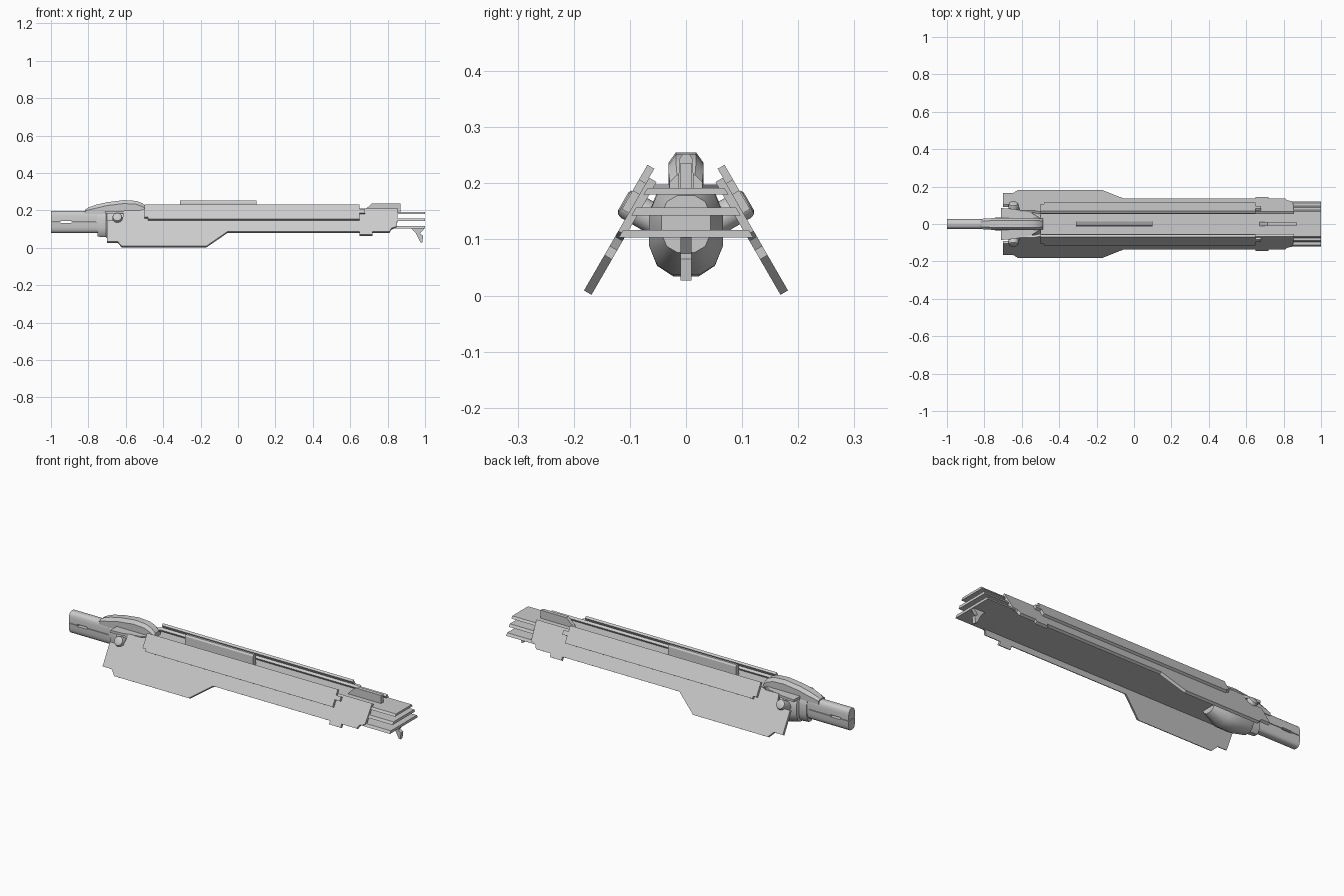
import bpy, bmesh, math
from mathutils import Vector

if "Cube" in bpy.data.objects:
    bpy.data.objects.remove(bpy.data.objects["Cube"])

C30, S30, T30 = math.cos(math.radians(30)), 0.5, math.tan(math.radians(30))


def finish(name, bm, smooth=None):
    bmesh.ops.recalc_face_normals(bm, faces=bm.faces[:])
    me = bpy.data.meshes.new(name)
    bm.to_mesh(me)
    bm.free()
    ob = bpy.data.objects.new(name, me)
    bpy.context.collection.objects.link(ob)
    if smooth:
        bpy.ops.object.select_all(action='DESELECT')
        ob.select_set(True)
        bpy.context.view_layer.objects.active = ob
        bpy.ops.object.shade_smooth_by_angle(angle=math.radians(smooth))
    return ob


def loft(name, rings, smooth=None):
    """Skin a list of equal-sized point rings and cap both ends."""
    bm = bmesh.new()
    vs = [[bm.verts.new(p) for p in r] for r in rings]
    n = len(rings[0])
    for a, b in zip(vs, vs[1:]):
        for i in range(n):
            j = (i + 1) % n
            bm.faces.new((a[i], a[j], b[j], b[i]))
    bm.faces.new(vs[0])
    bm.faces.new(vs[-1])
    return finish(name, bm, smooth)


def slanted(name, profile, inner, outer):
    """Plate on the 30 degree side plane, built on both sides."""
    for label, s in (("left", 1), ("right", -1)):
        loft(f"{name}_{label}", [[(x, s * (0.187 - z * T30 + d * C30), z + d * S30)
                                  for x, z in profile] for d in (inner, outer)])


def slab(name, profile, half):
    """Side profile in x,z extruded across y."""
    return loft(name, [[(x, y, z) for x, z in profile] for y in (-half, half)])


def along_x(name, section, x0, x1, smooth=None):
    return loft(name, [[(x, y, z) for y, z in section] for x in (x0, x1)], smooth)


def oval(x, hy, z0, z1, n, power=1.0, turn=0.0):
    """Rounded ring across the x axis."""
    pts = []
    for i in range(n):
        a = 2 * math.pi * (i + turn) / n
        c, s = math.cos(a), math.sin(a)
        pts.append((x, hy * math.copysign(abs(c) ** power, c),
                    (z0 + z1) / 2 + (z1 - z0) / 2 * math.copysign(abs(s) ** power, s)))
    return pts


# Long slanted side panels
slanted("side_panel", [(-.70, .145), (-.70, .035), (-.645, .035), (-.62, .009), (-.17, .009),
                       (-.055, .088), (.65, .088), (.65, .072), (.72, .072), (.72, .088),
                       (.81, .088), (.82, .105), (.85, .115), (.855, .21), (-.5, .21),
                       (-.53, .2), (-.61, .2), (-.62, .145)], -.0155, 0)

# Raised outer strips along the upper part of the panels
slanted("outer_strip", [(-.5, .226), (-.5, .158), (-.48, .158), (-.48, .147), (.65, .147),
                        (.65, .18), (.68, .18), (.68, .2), (.65, .2), (.65, .226)], 0, .014)

# Stacked horizontal plates that stick out at the rear
for name, x0, z0, z1, w in (("top_plate", -.5, .18, .192, .076),
                            ("middle_plate", -.5, .143, .157, .097),
                            ("bottom_plate", -.58, .103, .117, .12)):
    along_x(name, [(-w, z0), (w, z0), (w - .008, z1), (-w + .008, z1)], x0, 1.0)

# Central top rail and rear sight
along_x("top_rail", [(-.014, .19), (.014, .19), (.012, .243), (.006, .252),
                     (-.006, .252), (-.012, .243)], -.31, .10)
slab("rear_sight", [(.67, .19), (.68, .205), (.715, .236), (.87, .236), (.87, .19)], .01)

# Small hook below the rear end
slab("rear_hook", [(.92, .11), (.95, .08), (.975, .03), (.985, .027), (.99, .065),
                   (.972, .075), (1.0, .108)], .01)

# Muzzle with a horizontal seam and slot
muzzle = loft("muzzle", [oval(x, .028, .08, .197, 20, .6) for x in (-1.0, -.7)], 35)
for name, x0, x1, h in (("seam_cutter", -1.05, -.76, .0015), ("slot_cutter", -.95, -.89, .006)):
    w = .06 if h > .003 else .035
    cut = slab(name, [(x0, .138 - h), (x1, .138 - h), (x1, .138 + h), (x0, .138 + h)], w)
    cut.hide_render = True
    cut.hide_viewport = True
    m = muzzle.modifiers.new(name, 'BOOLEAN')
    m.object = cut
    m.operation = 'DIFFERENCE'
    m.solver = 'EXACT'

# Faceted front body
loft("front_body", [oval(x, hy, z0, z1, 12, .8, .5) for x, hy, z0, z1 in
                    ((-.75, .034, .058, .205), (-.705, .036, .055, .205), (-.70, .05, .048, .205),
                     (-.62, .068, .032, .205), (-.54, .068, .034, .2), (-.46, .045, .075, .18))], 35)

# Curved hood over the front
rings = []
for x, top, w in ((-.818, .203, .027), (-.80, .215, .029), (-.76, .23, .031), (-.70, .244, .031),
                  (-.61, .255, .031), (-.545, .251, .031), (-.51, .238, .031), (-.487, .215, .029)):
    k = min(.018, (top - .19) * .5)
    rings.append([(x, y, z) for y, z in ((-w, .18), (w, .18), (w, top - k),
                                        (w - .013, top), (-w + .013, top), (-w, top - k))])
loft("front_hood", rings, 30)

# Pivot bolts through the panels, with brackets above them
for label, s in (("left", 1), ("right", -1)):
    axis = Vector((0, s * C30, S30))
    up = Vector((0, -s * S30, C30))
    centre = Vector((-.645, s * .094, .157))
    bolt = []
    for d, r in ((-.045, .027), (.01, .027), (.018, .024), (.021, .018)):
        bolt.append([centre + axis * d + r * (Vector((1, 0, 0)) * math.cos(i * math.pi / 6)
                     + up * math.sin(i * math.pi / 6)) for i in range(12)])
    loft(f"pivot_bolt_{label}", bolt, 40)
    loft(f"bolt_bracket_{label}", [[(x, s * y, z) for x, y in
         ((-.71, .03), (-.71, .085), (-.64, .08), (-.55, .06), (-.5, .03))] for z in (.184, .198)])
